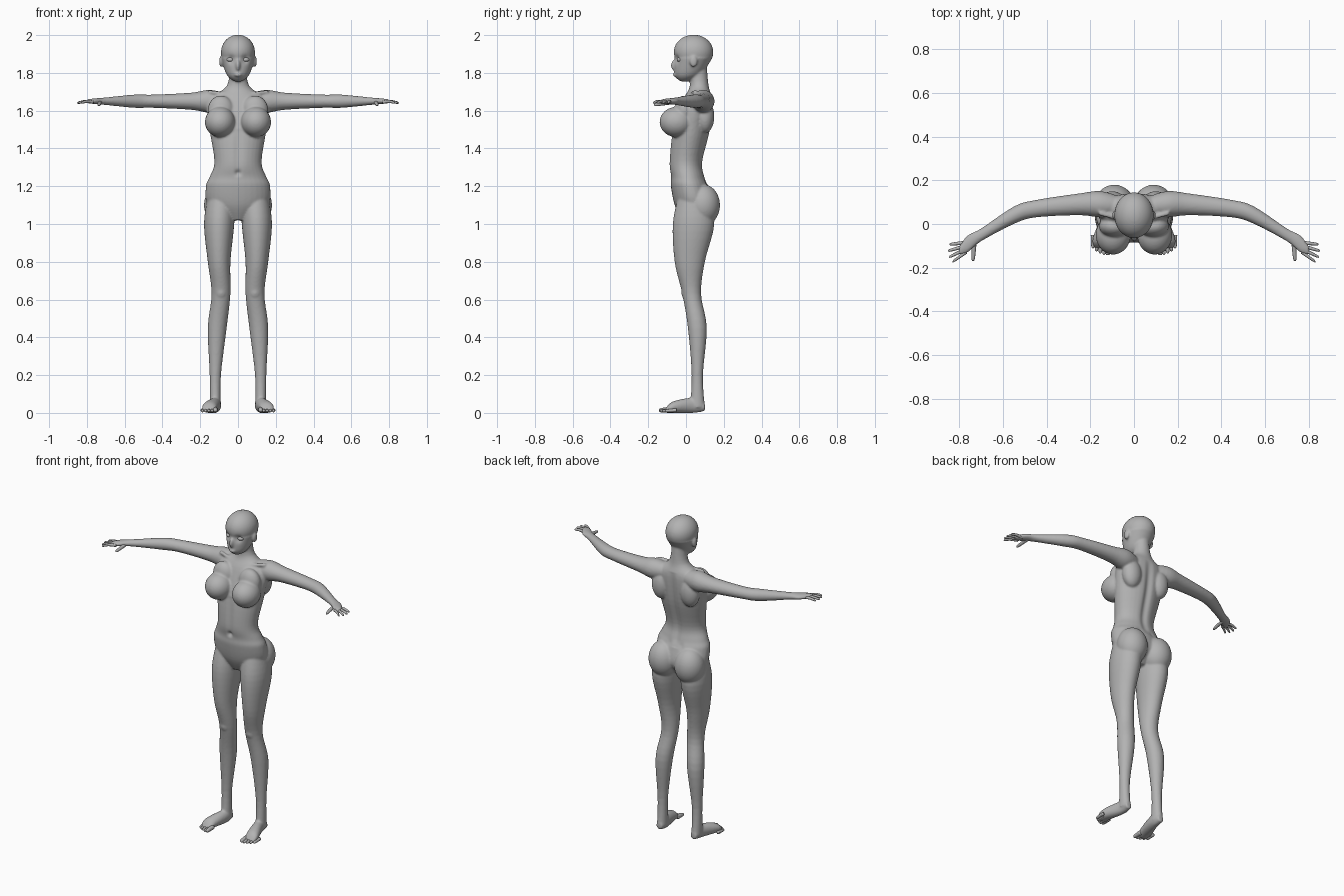
import bpy, bmesh, math
from mathutils import Vector, Matrix

old = bpy.data.objects.get("Cube")
if old:
    bpy.data.objects.remove(old, do_unlink=True)

LIGHTNESS = 0.45
GREY = (LIGHTNESS, LIGHTNESS, LIGHTNESS, 1)
clay = bpy.data.materials.new("clay_grey")
clay.use_nodes = True
clay.diffuse_color = GREY
clay.node_tree.nodes["Principled BSDF"].inputs["Base Color"].default_value = GREY

# Which two directions a cross-section ring spreads along, per loft axis
RING_AXES = {"x": (1, 2), "y": (0, 2), "z": (0, 1)}


def blend(before, start, end, after, t):
    """Smoothly blend two section rows, easing by their neighbours."""
    row = []
    for p, q, r, s in zip(before, start, end, after):
        slope_in, slope_out = (r - p) / 2, (s - q) / 2
        bend = 2 * (q - r) + slope_in + slope_out
        row.append(q + t * (slope_in + t * (r - q - slope_in - bend + t * bend)))
    return row


def loft(bm, rows, axis, side=1, sides=32, steps=5):
    """Smooth tube through rows of (x, y, z, radius, radius)."""
    padded = [rows[0], *rows, rows[-1]]
    sections = [blend(*padded[i:i + 4], k / steps)
                for i in range(len(rows) - 1) for k in range(steps)]
    sections.append(rows[-1])
    first, second = RING_AXES[axis]
    rings = []
    for *centre, radius_a, radius_b in sections:
        ring = []
        for k in range(sides):
            angle = math.tau * k / sides
            point = Vector(centre)
            point[first] += radius_a * math.cos(angle)
            point[second] += radius_b * math.sin(angle)
            point.x *= side
            ring.append(bm.verts.new(point))
        rings.append(ring)
    faces = [bm.faces.new((low[k - 1], low[k], high[k], high[k - 1]))
             for low, high in zip(rings, rings[1:]) for k in range(sides)]
    faces += [bm.faces.new(rings[0]), bm.faces.new(rings[-1])]
    bmesh.ops.recalc_face_normals(bm, faces=faces)


def ellipsoid(bm, centre, radii, side=1):
    x, y, z = centre
    place = Matrix.Translation((x * side, y, z)) @ Matrix.Diagonal((*radii, 1))
    bmesh.ops.create_uvsphere(bm, u_segments=32, v_segments=20, radius=1, matrix=place)


def make_object(name, bm):
    for face in bm.faces:
        face.smooth = True
    mesh = bpy.data.meshes.new(name)
    bm.to_mesh(mesh)
    bm.free()
    mesh.materials.append(clay)
    ob = bpy.data.objects.new(name, mesh)
    bpy.context.collection.objects.link(ob)
    return ob


# Torso and jaw sections on the centre line: y, z, half width, half depth
TORSO = [
    (.03, 1.02, .05, .05), (.04, 1.1, .16, .1), (.02, 1.2, .17, .1),
    (.01, 1.25, .15, .09), (0, 1.33, .125, .09), (.03, 1.5, .15, .1),
    (.06, 1.65, .16, .08), (.07, 1.73, .06, .05), (.06, 1.84, .045, .05)]
JAW = [(-.01, 1.755, .02, .02), (.01, 1.79, .06, .07), (.04, 1.88, .09, .1)]

# Limb sections: x, y, z and two radii
LEG = [
    (.09, .04, 1.15, .07, .08), (.1, .04, 1, .08, .11), (.1, .02, .8, .06, .08),
    (.09, .03, .63, .05, .05), (.11, .06, .45, .05, .05), (.12, .06, .2, .03, .03),
    (.12, .06, .03, .03, .04)]
FOOT = [
    (.12, .1, .03, .02, .02), (.12, .04, .04, .03, .04),
    (.15, -.07, .03, .04, .03), (.15, -.11, .01, .03, .01)]

# Arms lie level at one height: x, y and two radii
ARM_HEIGHT = 1.65
ARM = [
    (.05, .08, .04, .04), (.15, .09, .06, .06), (.25, .09, .05, .045),
    (.45, .07, .04, .035), (.55, .04, .04, .035), (.7, -.05, .03, .02),
    (.76, -.09, .04, .015), (.8, -.12, .02, .01)]

# Rounded forms on each side of the body: centre, radii
BUST = (.095, -.05, 1.54), (.08, .09, .08)
UPPER_CHEST = (.09, -.01, 1.6), (.07, .05, .08)
SEAT = (.09, .09, 1.1), (.09, .09, .11)
SHOULDER_BLADE = (.1, .1, 1.57), (.06, .05, .09)
EAR = (.09, .04, 1.86), (.01, .02, .03)
KNEECAP = (.09, 0, .64), (.03, .025, .04)

# Body: overlapping forms, fused into one skin
bm = bmesh.new()
for rows in (TORSO, JAW):
    loft(bm, [(0, *row) for row in rows], "z")
ellipsoid(bm, (0, .04, 1.91), (.09, .105, .092))      # skull
ellipsoid(bm, (0, -.06, 1.84), (.013, .02, .03))      # nose
ellipsoid(bm, (0, -.06, 1.79), (.02, .01, .01))       # lips
for side in (1, -1):
    loft(bm, LEG, "z", side)
    loft(bm, FOOT, "y", side)
    loft(bm, [(x, y, ARM_HEIGHT, a, b) for x, y, a, b in ARM], "x", side)
    loft(bm, [(.01, .01, 1.68, .01, .01), (.16, .05, 1.7, .01, .01)], "x", side)  # collarbone
    for centre, radii in (BUST, UPPER_CHEST, SEAT, SHOULDER_BLADE, EAR, KNEECAP):
        ellipsoid(bm, centre, radii, side)
body = make_object("body", bm)

remesh = body.modifiers.new("fuse", "REMESH")
remesh.mode = "VOXEL"
remesh.voxel_size = 0.006
relax = body.modifiers.new("relax", "SMOOTH")
relax.iterations = 6

# Sculpt the fused skin
bm = bmesh.new()
bm.from_object(body, bpy.context.evaluated_depsgraph_get())
body.modifiers.clear()

# Dents: centre, radius, push along y
EYE_SOCKET = Vector((.04, -.055, 1.87)), .02, .013
NAVEL = Vector((0, -.09, 1.27)), .014, .014
BACK_DIMPLE = Vector((.04, .12, 1.22)), .02, -.006


def fade(value, low, high):
    """Swell from nothing at both ends of a band to full in its middle."""
    t = (value - low) / (high - low)
    return math.sqrt(math.sin(math.pi * t)) if 0 < t < 1 else 0


for vert in bm.verts:
    spot = vert.co.copy()
    groove = math.exp(-(spot.x / .022) ** 2)
    if spot.y > .03:
        vert.co.y -= .013 * groove * fade(spot.z, 1.2, 1.68)     # spine
    else:
        vert.co.y += .007 * groove * fade(spot.z, 1.25, 1.5)     # belly line
    spot.x = abs(spot.x)
    for centre, radius, push in (EYE_SOCKET, NAVEL, BACK_DIMPLE):
        distance = (spot - centre).length / radius
        vert.co.y += push * math.exp(-distance ** 2)
for face in bm.faces:
    face.smooth = True
bm.to_mesh(body.data)
bm.free()


def digit(bm, root, tip, radius, axis, side, arch=0):
    """Finger or toe: a tube that tapers to a rounded tip."""
    root, tip = Vector(root), Vector(tip)
    rows = []
    for t, swell in ((0, 1), (.5, .9), (.9, .7), (1, .2)):
        centre = root.lerp(tip, t)
        centre.z += arch * math.sin(math.pi * t)
        rows.append((*centre, radius * swell, radius * swell))
    loft(bm, rows, axis, side, sides=12)


for side, label in ((1, "left"), (-1, "right")):
    # Fingers fan out from the palm, little finger first
    bm = bmesh.new()
    for i in range(4):
        turn = -.1 - .17 * i
        length = .09 if i in (1, 2) else .08
        root = Vector((.765, -.085 - .014 * i, ARM_HEIGHT - .005))
        tip = root + length * Vector((math.cos(turn), math.sin(turn), -.05))
        digit(bm, root, tip, .009, "x", side, arch=.006)
    digit(bm, (.73, -.07, 1.645), (.737, -.17, 1.63), .011, "y", side)   # thumb
    make_object(label + "_fingers", bm)

    # Toes, big toe innermost
    bm = bmesh.new()
    for i in range(5):
        radius = .01 if i else .014
        x = .12 + .017 * i
        tip_y = -.143 + .002 * i * i
        digit(bm, (x, tip_y + .06, radius + .004), (x, tip_y, radius), radius, "y", side)
    make_object(label + "_toes", bm)

    # Eyeball
    bm = bmesh.new()
    ellipsoid(bm, (.04, -.03, 1.87), (.02, .018, .013), side)
    make_object(label + "_eye", bm)
